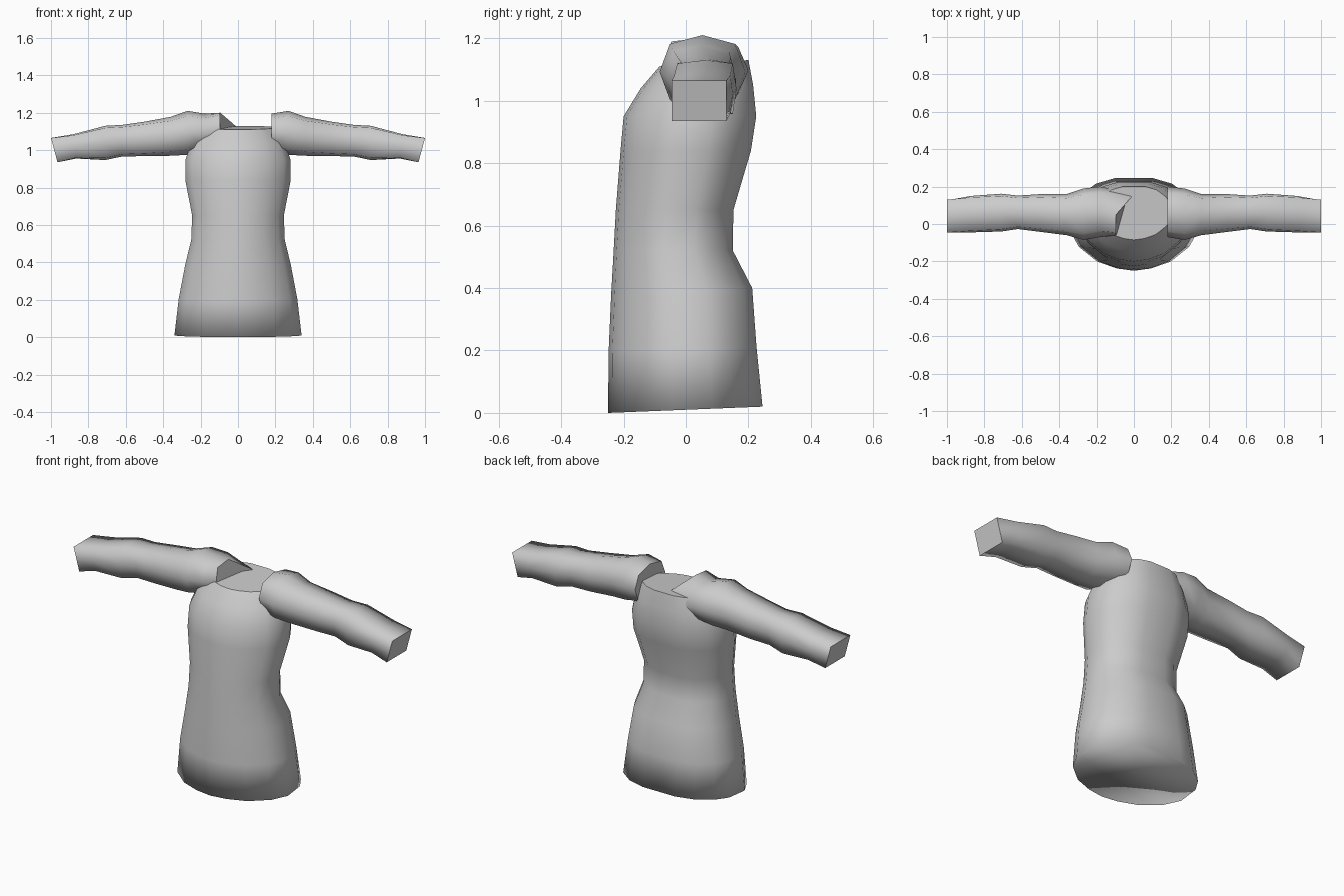
import bpy, bmesh, math
from mathutils import Vector

if "Cube" in bpy.data.objects:
    bpy.data.objects.remove(bpy.data.objects["Cube"])

cloth = bpy.data.materials.new("grey cloth")
cloth.diffuse_color = (0.6, 0.6, 0.6, 1)
cloth.use_nodes = True
cloth.node_tree.nodes["Principled BSDF"].inputs["Base Color"].default_value = cloth.diffuse_color


def loft(name, rings, flat_ends=False):
    """Skin a list of equal-length rings and close both ends."""
    bm = bmesh.new()
    loops = [[bm.verts.new(p) for p in ring] for ring in rings]
    n = len(loops[0])
    for a, b in zip(loops, loops[1:]):
        for i in range(n):
            j = (i + 1) % n
            bm.faces.new((a[i], a[j], b[j], b[i]))
    caps = [bm.faces.new(loops[0]), bm.faces.new(loops[-1])]
    bmesh.ops.recalc_face_normals(bm, faces=bm.faces)
    for f in bm.faces:
        f.smooth = True
    if flat_ends:
        for f in caps:
            f.smooth = False
            for e in f.edges:
                e.smooth = False
    else:
        for e in caps[1].edges:
            e.smooth = False
        caps[1].smooth = False
    me = bpy.data.meshes.new(name)
    bm.to_mesh(me)
    bm.free()
    me.materials.append(cloth)
    ob = bpy.data.objects.new(name, me)
    bpy.context.collection.objects.link(ob)
    return ob


# Torso outline: x share of the half width, y share from front (-1) to back (1)
HALF = [(0, -1), (0.27, -0.95), (0.58, -0.8), (0.87, -0.48), (1, -0.15),
        (0.97, 0.35), (0.85, 0.62), (0.6, 0.88), (0.3, 1), (0, 1)]
OUTLINE = HALF + [(-x, y) for x, y in HALF[-2:0:-1]]

# height at front, height at back, half width, front y, back y
LEVELS = [(0.0, 0.02, 0.34, -0.25, 0.245),
          (0.2, 0.21, 0.317, -0.248, 0.226),
          (0.38, 0.40, 0.282, -0.24, 0.212),
          (0.52, 0.52, 0.25, -0.232, 0.15),
          (0.65, 0.65, 0.245, -0.225, 0.152),
          (0.84, 0.84, 0.282, -0.21, 0.208),
          (0.95, 0.95, 0.28, -0.20, 0.225),
          (1.04, 1.05, 0.25, -0.145, 0.215),
          (1.11, 1.13, 0.20, -0.085, 0.20)]


def torso_ring(zf, zb, w, yf, yb):
    mid, half = (yf + yb) / 2, (yb - yf) / 2
    return [(x * w, mid + y * half, zf + (zb - zf) * (y + 1) / 2) for x, y in OUTLINE]


loft("torso", [torso_ring(*lv) for lv in LEVELS])

# Sleeve stations: x, inward lean of the bottom, front y, back y, bottom z, top z, corner rounding
STATIONS = [(1.0, 0.035, -0.045, 0.13, 0.935, 1.065, 0.0),
            (0.88, 0.015, -0.045, 0.15, 0.955, 1.085, 0.08),
            (0.71, 0, -0.04, 0.162, 0.947, 1.13, 0.12),
            (0.62, 0, -0.027, 0.152, 0.966, 1.135, 0.14),
            (0.5, 0, -0.042, 0.16, 0.968, 1.152, 0.16),
            (0.36, 0, -0.06, 0.16, 0.97, 1.178, 0.2),
            (0.27, 0, -0.085, 0.19, 0.975, 1.21, 0.24),
            (0.18, 0, -0.07, 0.20, 1.0, 1.195, 0.24)]


def sleeve_ring(side, x, lean, yf, yb, zb, zt, r):
    my, hy, mz, hz = (yf + yb) / 2, (yb - yf) / 2, (zb + zt) / 2, (zt - zb) / 2
    c = 1 - r
    shape = [(-c, -c), (0, -1), (c, -c), (1, 0), (c, c), (0, 1), (-c, c), (-1, 0)]
    return [(side * (x - lean * (1 - v) / 2), my + u * hy, mz + v * hz) for u, v in shape]


for side, name in ((1, "right_sleeve"), (-1, "left_sleeve")):
    rings = [sleeve_ring(side, *s) for s in STATIONS]
    if side < 0:
        # The left shoulder runs on to the neck, its end sloping down at the back
        end = sleeve_ring(side, 0.095, 0, -0.06, 0.16, 1.03, 1.2, 0.12)
        rings.append([(x + 0.095 * max(0, (y - 0.05) / 0.11), y,
                       z - 0.07 * max(0, (y - 0.05) / 0.11)) for x, y, z in end])
    loft(name, rings, flat_ends=True)
